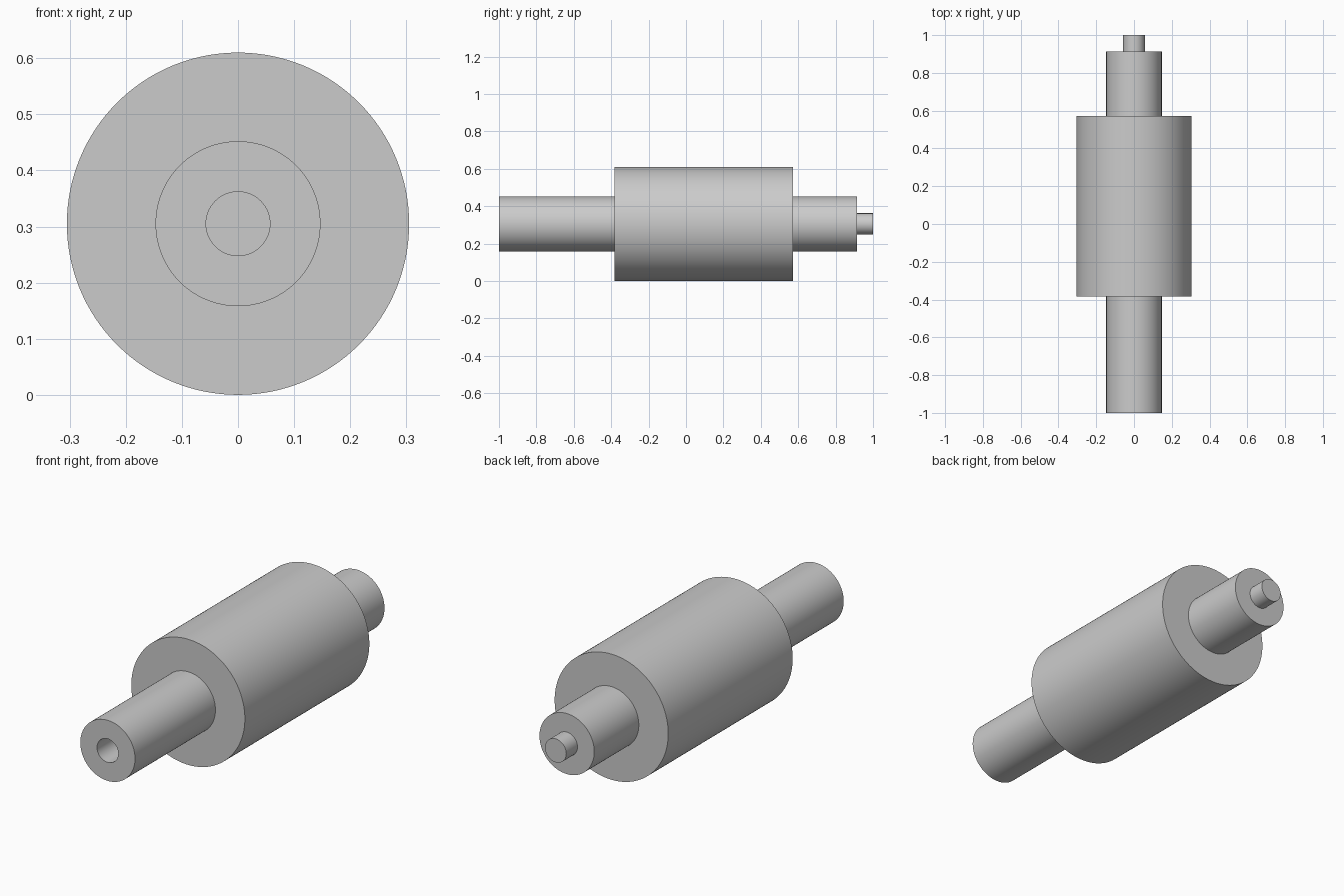
import bpy, bmesh, math

if "Cube" in bpy.data.objects:
    bpy.data.objects.remove(bpy.data.objects["Cube"])

SEG = 128
CZ = 0.305  # height of the roller axis

mat = bpy.data.materials.new("plain grey")
mat.diffuse_color = (0.6, 0.6, 0.6, 1)
mat.use_nodes = True
mat.node_tree.nodes["Principled BSDF"].inputs["Base Color"].default_value = mat.diffuse_color

# Half profile (radius, y): blind bore, front shaft, drum, rear shaft, pin
profile = [(0, -0.82), (0.057, -0.82), (0.057, -1.0), (0.147, -1.0),
           (0.147, -0.383), (0.305, -0.383), (0.305, 0.572),
           (0.147, 0.572), (0.147, 0.914), (0.057, 0.914),
           (0.057, 1.0), (0, 1.0)]


def lathe(name, pts):
    bm = bmesh.new()
    verts = [bm.verts.new((r, y, 0)) for r, y in pts]
    edges = [bm.edges.new(p) for p in zip(verts, verts[1:])]
    bmesh.ops.spin(bm, geom=verts + edges, cent=(0, 0, 0), axis=(0, 1, 0),
                   angle=math.tau, steps=SEG, use_merge=True)
    bmesh.ops.remove_doubles(bm, verts=bm.verts, dist=1e-5)
    bmesh.ops.recalc_face_normals(bm, faces=bm.faces)
    me = bpy.data.meshes.new(name)
    bm.to_mesh(me)
    bm.free()
    me.materials.append(mat)
    ob = bpy.data.objects.new(name, me)
    bpy.context.collection.objects.link(ob)
    ob.location.z = CZ
    bpy.context.view_layer.objects.active = ob
    ob.select_set(True)
    bpy.ops.object.shade_smooth_by_angle(angle=math.radians(30))
    return ob


# Stepped roller shaft
lathe("stepped_roller", profile)
